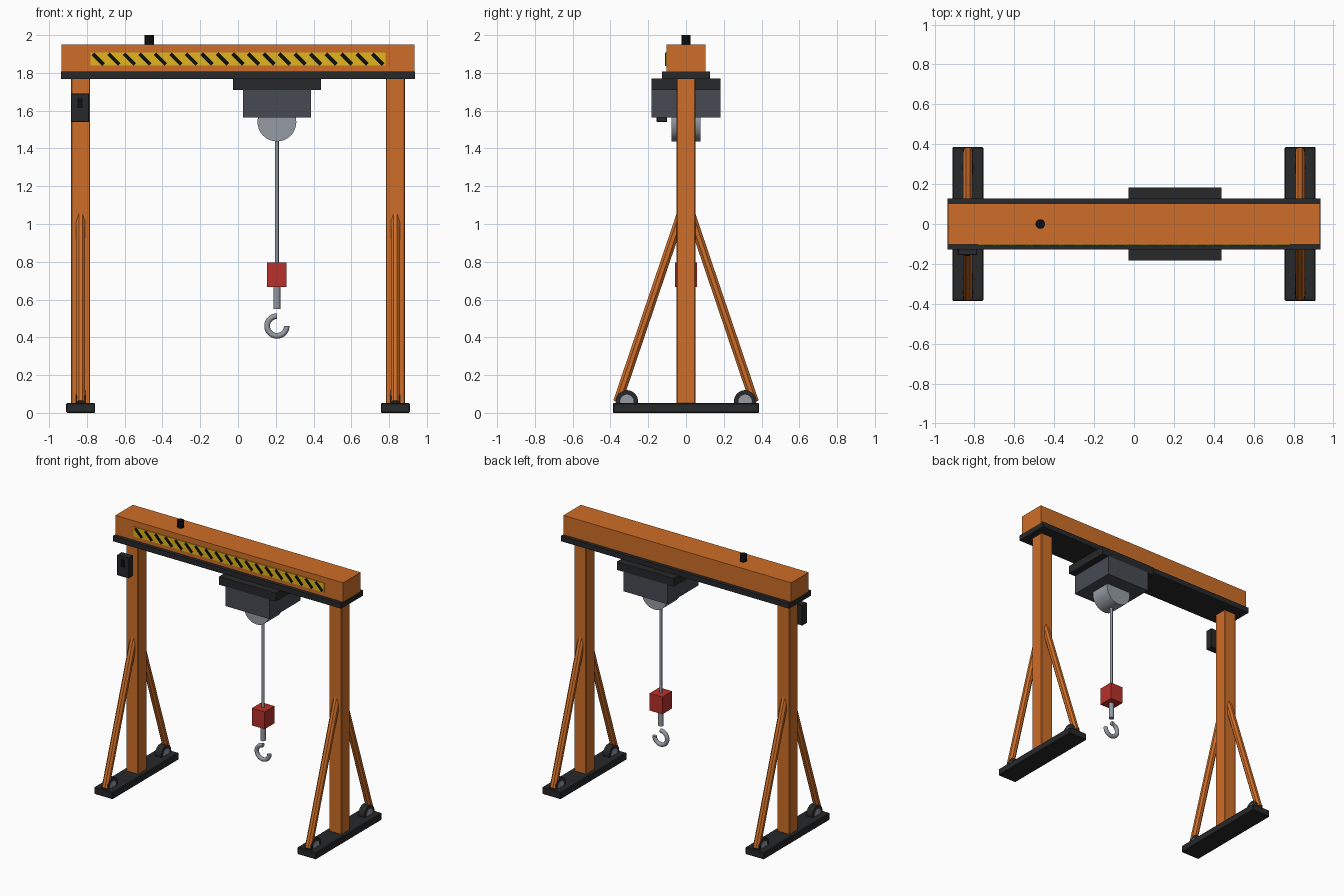
import bpy, bmesh
from math import radians, pi, cos, sin
from mathutils import Vector, Matrix

if "Cube" in bpy.data.objects:
    bpy.data.objects.remove(bpy.data.objects["Cube"])


def material(name, rgb):
    m = bpy.data.materials.new(name)
    m.diffuse_color = (*rgb, 1)
    m.use_nodes = True
    m.node_tree.nodes["Principled BSDF"].inputs["Base Color"].default_value = m.diffuse_color
    return m


ORANGE = material("orange_paint", (0.62, 0.155, 0.021))
DARK = material("dark_steel", (0.020, 0.021, 0.023))
BLACK = material("black", (0.004, 0.004, 0.005))
SLATE = material("slate", (0.061, 0.069, 0.085))
STEEL = material("steel", (0.30, 0.33, 0.37))
YELLOW = material("yellow", (0.75, 0.46, 0.013))
RED = material("red", (0.48, 0.030, 0.024))


def finish(bm, name, mat, smooth=False):
    bmesh.ops.recalc_face_normals(bm, faces=bm.faces)
    me = bpy.data.meshes.new(name)
    bm.to_mesh(me)
    bm.free()
    me.materials.append(mat)
    ob = bpy.data.objects.new(name, me)
    bpy.context.collection.objects.link(ob)
    if smooth:
        bpy.ops.object.select_all(action='DESELECT')
        ob.select_set(True)
        bpy.context.view_layer.objects.active = ob
        bpy.ops.object.shade_smooth_by_angle(angle=radians(35))
    return ob


def box(name, x, y, z, mat, bevel=0.0):
    """Box from (min, max) pairs on each axis."""
    bm = bmesh.new()
    bmesh.ops.create_cube(bm, size=1)
    for v in bm.verts:
        v.co = [(r[0] + r[1]) / 2 + c * (r[1] - r[0]) for r, c in zip((x, y, z), v.co)]
    if bevel:
        bmesh.ops.bevel(bm, geom=bm.edges[:], offset=bevel, segments=1, affect='EDGES')
    return finish(bm, name, mat)


def rod(name, a, b, r, mat, sides=24, smooth=True, roll=0.0):
    """Cylinder between two points."""
    a, b = Vector(a), Vector(b)
    bm = bmesh.new()
    bmesh.ops.create_cone(bm, cap_ends=True, segments=sides, radius1=r, radius2=r,
                          depth=(b - a).length)
    rot = (b - a).to_track_quat('Z', 'Y').to_matrix() @ Matrix.Rotation(roll, 3, 'Z')
    for v in bm.verts:
        v.co = rot @ v.co + (a + b) / 2
    return finish(bm, name, mat, smooth)


# Main beam and lower flange
box("main_beam", (-0.934, 0.934), (-0.102, 0.102), (1.80, 1.95), ORANGE)
box("beam_flange", (-0.936, 0.936), (-0.128, 0.128), (1.768, 1.807), DARK)

# Hazard panel with diagonal stripes
box("hazard_panel", (-0.782, 0.782), (-0.108, -0.10), (1.838, 1.908), YELLOW)
for i in range(19):
    ob = box(f"hazard_stripe_{i + 1}", (-0.04, 0.04), (-0.003, 0.003), (-0.01, 0.01), BLACK)
    ob.location = ((i - 9) * 0.0822, -0.108, 1.873)
    ob.rotation_euler.y = radians(45)

# Beacon on the beam
rod("beacon", (-0.47, 0, 1.945), (-0.47, 0, 2.0), 0.024, BLACK)

# Legs, feet, braces and wheels on both sides
for side, s in (("left", -1), ("right", 1)):
    cx = s * 0.833
    box(f"{side}_leg", (cx - 0.05, cx + 0.05), (-0.05, 0.05), (0.048, 1.78), ORANGE, 0.004)
    box(f"{side}_foot", (cx - 0.077, cx + 0.077), (-0.387, 0.387), (0, 0.052), DARK, 0.005)
    for end, t in (("front", -1), ("back", 1)):
        tag = f"{side}_{end}"
        rod(f"{tag}_brace", (cx, t * 0.362, 0.058), (cx, t * 0.022, 1.062), 0.026,
            ORANGE, 8, False, pi / 8)
        y = t * 0.313
        rod(f"{tag}_wheel", (cx - 0.025, y, 0.061), (cx + 0.025, y, 0.061), 0.06, DARK, 16)
        rod(f"{tag}_wheel_hub", (cx - 0.028, y, 0.061), (cx + 0.028, y, 0.061), 0.036, STEEL, 16)

# Control box by the left leg
box("control_box", (-0.884, -0.788), (-0.155, -0.10), (1.54, 1.692), DARK, 0.003)
box("control_button", (-0.85, -0.822), (-0.16, -0.15), (1.615, 1.668), BLACK)

# Hoist trolley
HX = 0.206
box("trolley_plate", (HX - 0.233, HX + 0.233), (-0.182, 0.182), (1.709, 1.77), DARK)
box("hoist_housing", (HX - 0.18, HX + 0.18), (-0.182, 0.182), (1.565, 1.711), SLATE)
rod("hoist_drum", (HX, -0.077, 1.54), (HX, 0.077, 1.54), 0.103, STEEL, 32)
rod("hoist_rope", (HX, 0, 0.78), (HX, 0, 1.46), 0.01, STEEL, 12)
box("hook_block", (HX - 0.052, HX + 0.052), (-0.057, 0.057), (0.667, 0.795), RED)
rod("hook_shank", (HX, 0, 0.55), (HX, 0, 0.68), 0.018, STEEL, 16)

# Hook: three-quarter ring open at the upper right
bm = bmesh.new()
rings = []
for i in range(28):
    a = pi / 2 + 1.5 * pi * i / 27
    rings.append([bm.verts.new((HX + (0.052 + 0.015 * cos(b)) * cos(a), 0.015 * sin(b),
                                0.46 + (0.052 + 0.015 * cos(b)) * sin(a)))
                  for b in (2 * pi * j / 12 for j in range(12))])
for p, q in zip(rings, rings[1:]):
    for j in range(12):
        k = (j + 1) % 12
        bm.faces.new((p[j], p[k], q[k], q[j]))
bm.faces.new(rings[0])
bm.faces.new(rings[-1])
finish(bm, "hook", STEEL, True)
